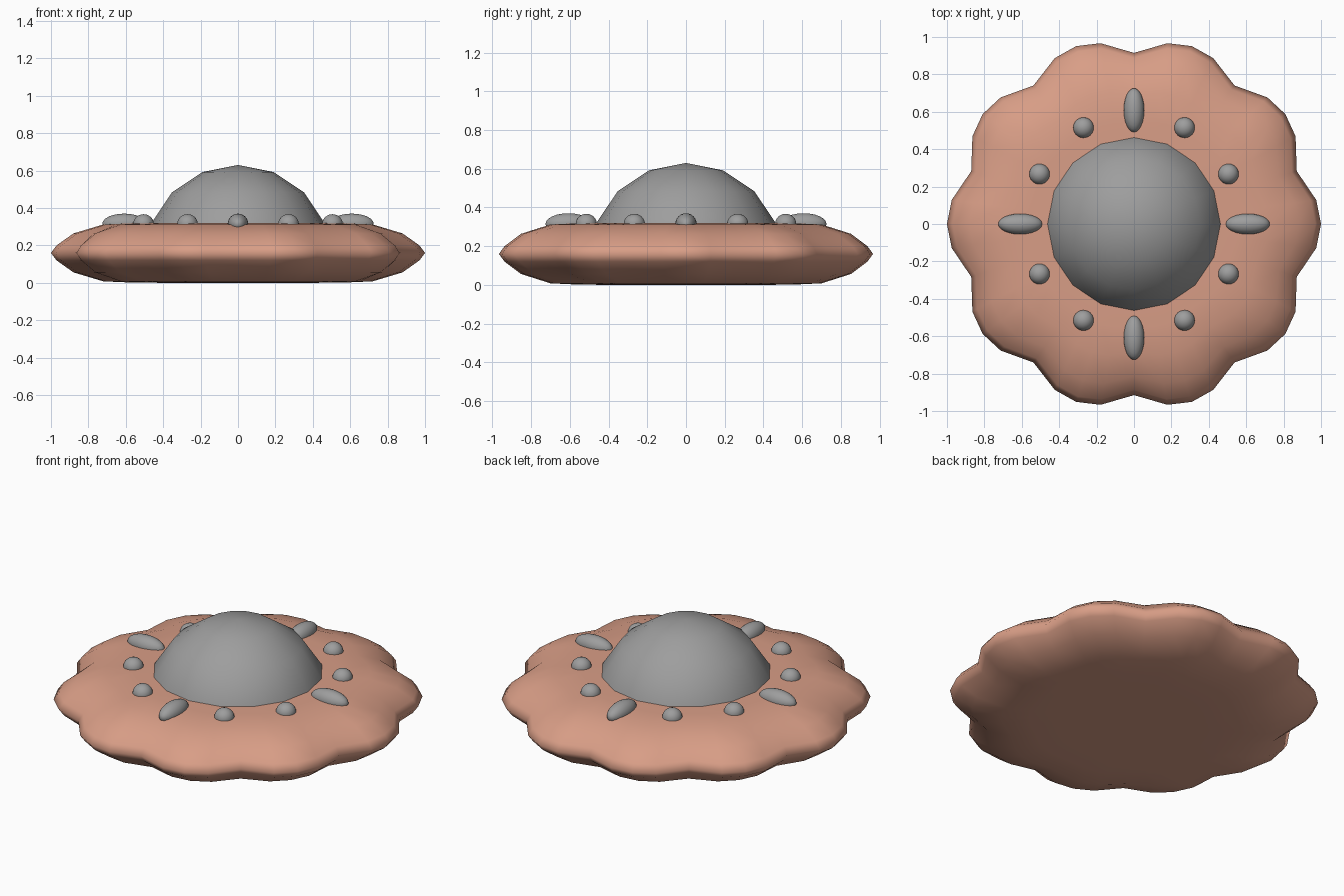
import bpy, bmesh, math
from mathutils import Matrix

if "Cube" in bpy.data.objects:
    bpy.data.objects.remove(bpy.data.objects["Cube"])


def material(name, rgb):
    m = bpy.data.materials.new(name)
    m.diffuse_color = (*rgb, 1)
    m.use_nodes = True
    m.node_tree.nodes["Principled BSDF"].inputs["Base Color"].default_value = m.diffuse_color
    return m


BISCUIT = material("biscuit_pink", (0.69, 0.34, 0.24))
GREY = material("plain_grey", (0.34, 0.34, 0.34))


def finish(name, bm, mat, angle=180):
    bmesh.ops.recalc_face_normals(bm, faces=bm.faces)
    mesh = bpy.data.meshes.new(name)
    bm.to_mesh(mesh)
    bm.free()
    mesh.materials.append(mat)
    obj = bpy.data.objects.new(name, mesh)
    bpy.context.collection.objects.link(obj)
    bpy.context.view_layer.objects.active = obj
    obj.select_set(True)
    bpy.ops.object.shade_smooth_by_angle(angle=math.radians(angle))
    obj.select_set(False)
    return obj


# Scalloped body: ten lobes, four steps each, lofted through a rounded rim
LOBES = 10
STEPS = [(-18, 0.915), (-7.5, 0.983), (0, 1.0), (7.5, 0.983)]
outline = [(math.radians(36 * k + a), r) for k in range(LOBES) for a, r in STEPS]
# radius, height, strength of the scallops
upper = [(0.35, 0.32, 0.0), (0.56, 0.319, 0.3), (0.72, 0.312, 0.6), (0.88, 0.264, 0.9),
         (0.97, 0.20, 1.0), (1.0, 0.16, 1.0)]
rings = upper + [(r, 0.32 - z, s) for r, z, s in reversed(upper[:-1])]

bm = bmesh.new()
loops = []
for r, z, s in rings:
    loops.append([bm.verts.new((r * (1 + s * (k - 1)) * math.cos(a),
                                r * (1 + s * (k - 1)) * math.sin(a), z))
                  for a, k in outline])
n = len(outline)
for a, b in zip(loops, loops[1:]):
    for i in range(n):
        j = (i + 1) % n
        bm.faces.new((a[i], a[j], b[j], b[i]))
bm.faces.new(loops[0])
bm.faces.new(loops[-1])
finish("scalloped_body", bm, BISCUIT)

# Dome: upper half of a 16-sided ball sunk into the body
bm = bmesh.new()
bmesh.ops.create_uvsphere(bm, u_segments=16, v_segments=8, radius=0.5)
bmesh.ops.delete(bm, geom=[v for v in bm.verts if v.co.z < -0.01], context='VERTS')
bmesh.ops.translate(bm, verts=bm.verts, vec=(0, 0, 0.13))
finish("dome", bm, GREY, 60)


# Studs set around the dome
def stud(name, x, y, length, height):
    bm = bmesh.new()
    bmesh.ops.create_uvsphere(bm, u_segments=24, v_segments=12, radius=1)
    turn = Matrix.Rotation(math.atan2(y, x), 4, 'Z')
    size = Matrix.Diagonal((length, 0.055, height, 1))
    bm.transform(Matrix.Translation((x, y, 0.315)) @ turn @ size)
    finish(name, bm, GREY)


for sx in (-1, 1):
    for sy in (-1, 1):
        stud("round_stud", sx * 0.27, sy * 0.515, 0.055, 0.052)
        stud("round_stud", sx * 0.505, sy * 0.267, 0.055, 0.052)
    stud("long_stud", sx * 0.608, 0, 0.118, 0.055)
    stud("long_stud", 0, sx * 0.608, 0.118, 0.055)
